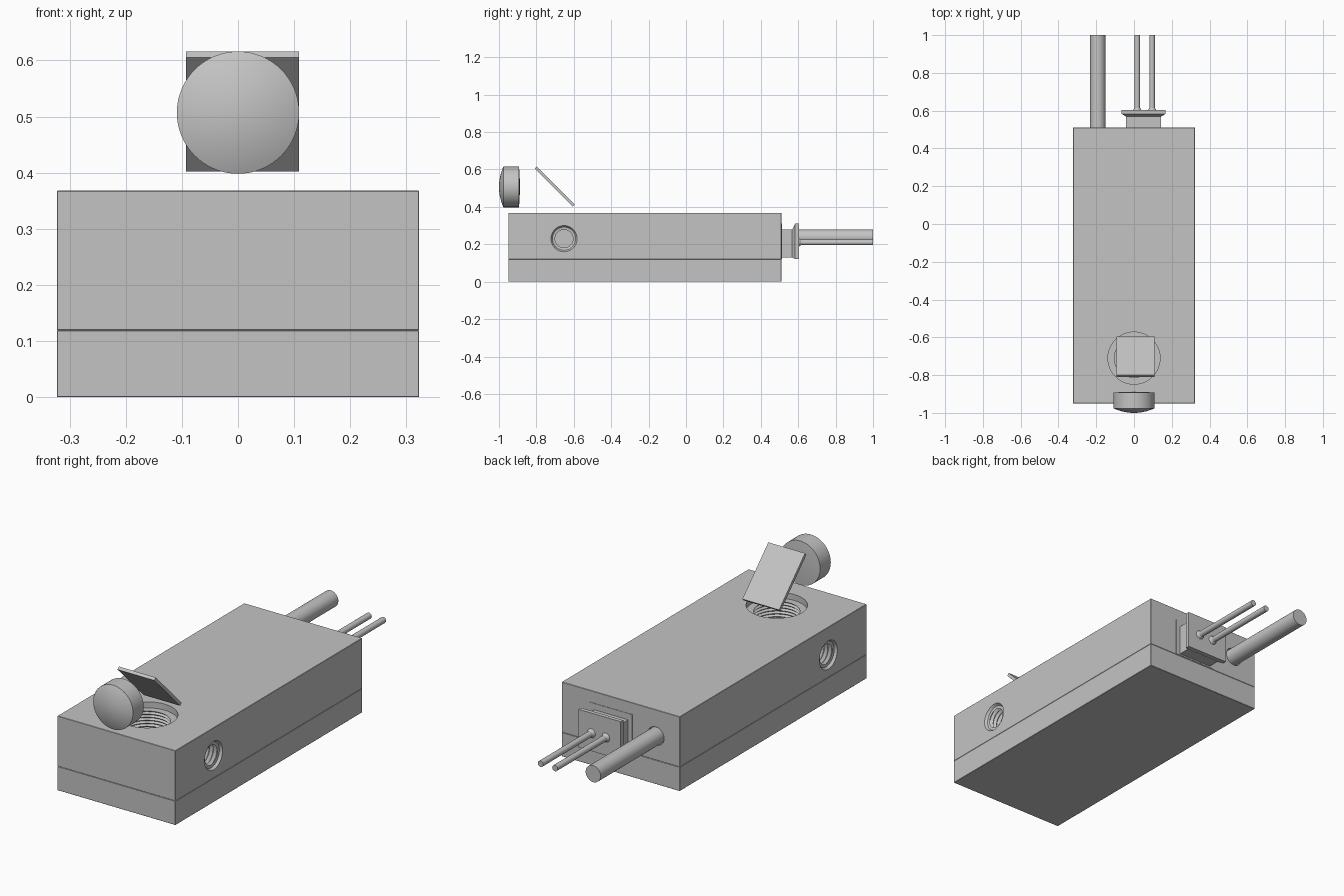
import bpy, bmesh, math
from mathutils import Matrix, Vector

cube = bpy.data.objects.get("Cube")
if cube:
    bpy.data.objects.remove(cube, do_unlink=True)

grey = bpy.data.materials.new("plain grey")
grey.use_nodes = True
colour = (0.55, 0.55, 0.55, 1)
grey.diffuse_color = colour
grey.node_tree.nodes["Principled BSDF"].inputs["Base Color"].default_value = colour


def finish(name, bm, smooth=False):
    bmesh.ops.recalc_face_normals(bm, faces=bm.faces)
    mesh = bpy.data.meshes.new(name)
    bm.to_mesh(mesh)
    bm.free()
    obj = bpy.data.objects.new(name, mesh)
    bpy.context.collection.objects.link(obj)
    mesh.materials.append(grey)
    if smooth:
        for o in bpy.context.selected_objects:
            o.select_set(False)
        bpy.context.view_layer.objects.active = obj
        obj.select_set(True)
        bpy.ops.object.shade_smooth_by_angle(angle=math.radians(30))
    return obj


def box(name, lo, hi, bevel=0):
    lo, hi = Vector(lo), Vector(hi)
    bm = bmesh.new()
    bmesh.ops.create_cube(bm, size=1)
    bmesh.ops.scale(bm, vec=hi - lo, verts=bm.verts)
    bmesh.ops.translate(bm, vec=(lo + hi) / 2, verts=bm.verts)
    if bevel:
        bmesh.ops.bevel(bm, geom=bm.edges[:], offset=bevel, segments=1, affect='EDGES')
    return finish(name, bm)


def lathe(name, profile, origin, axis, sides=48):
    """Closed solid from (radius, distance along axis) points, capped at both ends."""
    bm = bmesh.new()
    rings = []
    for r, h in profile:
        rings.append([bm.verts.new((r * math.cos(math.tau * i / sides),
                                    r * math.sin(math.tau * i / sides), h))
                      for i in range(sides)])
    for a, b in zip(rings, rings[1:]):
        for i in range(sides):
            j = (i + 1) % sides
            bm.faces.new((a[i], a[j], b[j], b[i]))
    bm.faces.new(rings[0])
    bm.faces.new(rings[-1])
    turn = Vector((0, 0, 1)).rotation_difference(Vector(axis)).to_matrix().to_4x4()
    bm.transform(Matrix.Translation(origin) @ turn)
    return finish(name, bm, smooth=True)


def thread(outer, inner, start, end, turns):
    """Zigzag profile of a threaded bore."""
    pitch = (end - start) / turns
    points = []
    for k in range(turns):
        points += [(inner, start + k * pitch), (outer, start + (k + 0.5) * pitch)]
    return points + [(inner, end)]


def cut(target, cutter):
    cutter.hide_render = True
    cutter.hide_viewport = True
    mod = target.modifiers.new(cutter.name, 'BOOLEAN')
    mod.operation = 'DIFFERENCE'
    mod.solver = 'EXACT'
    mod.object = cutter
    bpy.context.view_layer.update()
    deps = bpy.context.evaluated_depsgraph_get()
    mesh = bpy.data.meshes.new_from_object(target.evaluated_get(deps))
    target.modifiers.clear()
    target.data = mesh
    bpy.data.objects.remove(cutter, do_unlink=True)


# Housing: base plate and main block
box("base_plate", (-0.323, -0.95, 0), (0.323, 0.51, 0.119), 0.0015)
block = box("main_block", (-0.323, -0.95, 0.119), (0.323, 0.51, 0.368), 0.0015)

# Threaded top opening with a wide counterbore
cut(block, lathe("top_bore_cutter",
                 [(0.138, -0.05), (0.138, 0.03)] + thread(0.113, 0.104, 0.03, 0.12, 6),
                 (0, -0.71, 0.368), (0, 0, -1)))

# Threaded side holes, one on each flank
for side in (-1, 1):
    cut(block, lathe("side_bore_cutter",
                     [(0.07, -0.05), (0.07, 0), (0.062, 0.012)]
                     + thread(0.06, 0.048, 0.014, 0.12, 5),
                     (side * 0.323, -0.652, 0.23), (-side, 0, 0)))

# Clearance hole around the cable
cut(block, lathe("cable_hole_cutter", [(0.045, -0.05), (0.045, 0.05)],
                 (-0.192, 0.51, 0.238), (0, -1, 0)))

# Cable leaving the back
lathe("cable", [(0.041, 0), (0.041, 0.54)], (-0.192, 0.46, 0.238), (0, 1, 0))

# Rear connector: seat, neck, tapered shoulder and flange
box("connector_seat", (-0.063, 0.50, 0.122), (0.166, 0.512, 0.31))
box("connector_neck", (-0.042, 0.50, 0.129), (0.143, 0.57, 0.279))
shoulder = bmesh.new()
sections = [(0.568, -0.042, 0.143, 0.129, 0.279), (0.583, -0.065, 0.166, 0.122, 0.31),
            (0.603, -0.065, 0.166, 0.122, 0.31)]
loops = [[shoulder.verts.new(p) for p in ((a, y, c), (b, y, c), (b, y, d), (a, y, d))]
         for y, a, b, c, d in sections]
for one, two in zip(loops, loops[1:]):
    for i in range(4):
        j = (i + 1) % 4
        shoulder.faces.new((one[i], one[j], two[j], two[i]))
shoulder.faces.new(loops[0])
shoulder.faces.new(loops[-1])
finish("connector_flange", shoulder)

# Two wires with small collars at the flange
for x, name in ((0.017, "right_wire"), (0.096, "left_wire")):
    lathe(name, [(0.024, 0), (0.015, 0.015), (0.015, 0.4)], (x, 0.6, 0.21), (0, 1, 0), 24)

# Lens: domed front, gently curved back
dome = [(0.109 * math.sin(t), -0.024 * math.cos(t) - 0.976 + 0.888)
        for t in (math.pi / 2 * k / 10 for k in range(11))]
dome = [(max(r, 0.002), -0.088 - 0.024 * (1 - (r / 0.109) ** 2)) for r, h in dome]
back = [(0.109, -0.005), (0.08, -0.0025), (0.04, -0.0007), (0.002, 0)]
lathe("lens", dome + back, (0, -0.888, 0.507), (0, 1, 0), 64)

# Tilted mirror plate above the top opening
mirror = bmesh.new()
bmesh.ops.create_cube(mirror, size=1)
bmesh.ops.scale(mirror, vec=(0.201, 0.287, 0.0155), verts=mirror.verts)
mirror.transform(Matrix.Translation((0.008, -0.7025, 0.509)) @ Matrix.Rotation(-math.pi / 4, 4, 'X'))
finish("mirror_plate", mirror)
